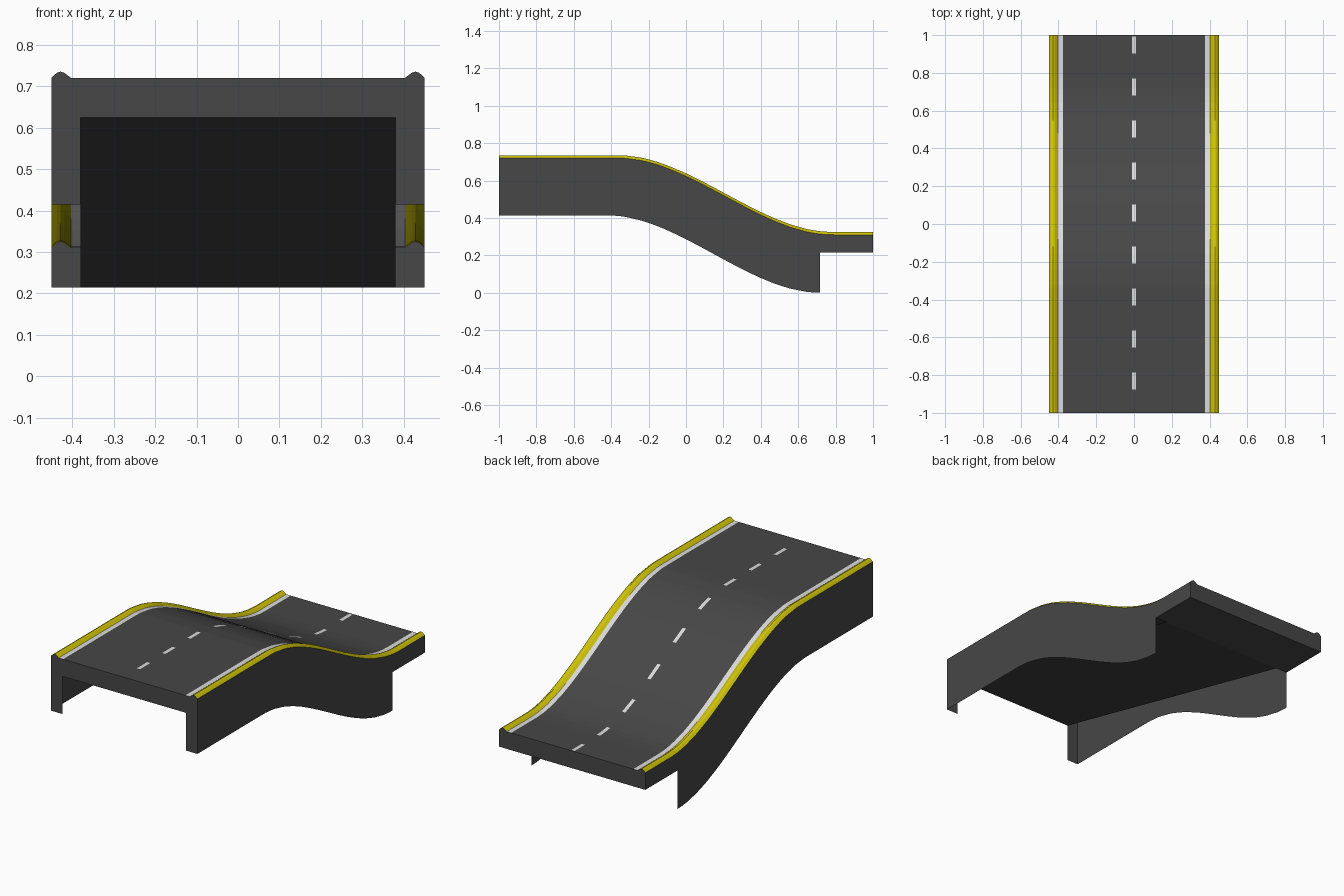
import bpy

if "Cube" in bpy.data.objects:
    bpy.data.objects.remove(bpy.data.objects["Cube"])


def mat(name, rgb):
    m = bpy.data.materials.new(name)
    m.diffuse_color = (*rgb, 1)
    m.use_nodes = True
    m.node_tree.nodes["Principled BSDF"].inputs["Base Color"].default_value = m.diffuse_color
    return m


ASPHALT = mat("dark grey asphalt", (0.063, 0.063, 0.063))
WHITE = mat("white paint", (0.71, 0.71, 0.71))
YELLOW = mat("yellow rail", (0.63, 0.55, 0.003))

THICK = 0.096    # deck thickness
LEG_X = 0.38     # inner edge of the hollow side skirts
HALF = 0.45
SKIRT_END = 0.717


def ease(y, a, b):
    t = min(max((y - a) / (b - a), 0), 1)
    return t * t * (3 - 2 * t)


def top_z(y):
    return 0.72 - 0.41 * ease(y, -0.36, 0.78)


def skirt_z(y):
    return 0.414 - 0.414 * ease(y, -0.42, SKIRT_END)


def build(name, verts, faces, mats, ids=None):
    me = bpy.data.meshes.new(name)
    me.from_pydata(verts, [], faces)
    for m in mats:
        me.materials.append(m)
    if ids:
        me.polygons.foreach_set("material_index", ids)
    me.update()
    ob = bpy.data.objects.new(name, me)
    bpy.context.collection.objects.link(ob)
    return ob


def loft(name, rows, mats, rule=None, flip=False):
    """Grid of quads through equal-length rows of points; rule(row, col) picks the colour."""
    n = len(rows[0])
    verts = [p for r in rows for p in r]
    faces, ids = [], []
    for i in range(len(rows) - 1):
        for j in range(n - 1):
            f = [i * n + j, i * n + j + 1, (i + 1) * n + j + 1, (i + 1) * n + j]
            faces.append(f[::-1] if flip else f)
            ids.append(rule(i, j) if rule else 0)
    return build(name, verts, faces, mats, ids)


# Stations along the road, with extra cuts at the centre dash ends
dashes = [(-0.875 + k * 0.2222, min(1, -0.785 + k * 0.2222)) for k in range(9)]
stations = sorted({round(v, 4) for v in
                   [-1, 1, SKIRT_END] + [-0.4 + 0.08 * k for k in range(16)]
                   + [v for d in dashes for v in d]})

# Cross-section of the right half: lane, edge line, rounded rail
half = [(0.01, 0), (0.376, 0), (0.403, 0), (0.419, 0.012),
        (0.428, 0.015), (0.437, 0.012), (HALF, 0)]
section = [(-x, h) for x, h in reversed(half)] + half


def road_colour(i, j):
    x = abs(section[j][0] + section[j + 1][0]) / 2
    y = (stations[i] + stations[i + 1]) / 2
    if x < 0.01:
        return int(any(a < y < b for a, b in dashes))
    if x < 0.376:
        return 0
    return 1 if x < 0.403 else 2


# Road top with painted lines and rails
loft("road_surface", [[(x, y, top_z(y) + h) for x, h in section] for y in stations],
     [ASPHALT, WHITE, YELLOW], road_colour)

# Deck underside: one straight slope between the skirts, then flat and full width
before = [y for y in stations if y <= SKIRT_END]
after = [y for y in stations if y >= SKIRT_END]
low, high = top_z(1) - THICK, top_z(-1) - THICK
for name, w, ends in (("deck_underside", LEG_X, ((-1, high), (SKIRT_END, low))),
                      ("deck_underside_back", HALF, ((SKIRT_END, low), (1, low)))):
    loft(name, [[(-w, y, z), (w, y, z)] for y, z in ends], [ASPHALT], flip=True)

# Thin outer side skirts, deep up to their end and shallow after
for side, s in (("right", 1), ("left", -1)):
    loft(side + "_skirt", [[(s * HALF, y, top_z(y)), (s * HALF, y, skirt_z(y))]
                           for y in before], [ASPHALT], flip=s < 0)
    loft(side + "_deck_edge", [[(s * HALF, y, top_z(y)), (s * HALF, y, low)]
                               for y in after], [ASPHALT], flip=s < 0)
    # Front leg plate below the deck
    z0 = skirt_z(-1)
    loft(side + "_front_leg", [[(s * LEG_X, -1, z0), (s * HALF, -1, z0)],
                               [(s * LEG_X, -1, high), (s * HALF, -1, high)]],
         [ASPHALT], flip=s < 0)

# End faces of the deck, following the rail profile
for name, y in (("front_end", -1), ("back_end", 1)):
    loft(name, [[(x, y, top_z(y) - THICK) for x, h in section],
                [(x, y, top_z(y) + h) for x, h in section]], [ASPHALT], flip=y > 0)
